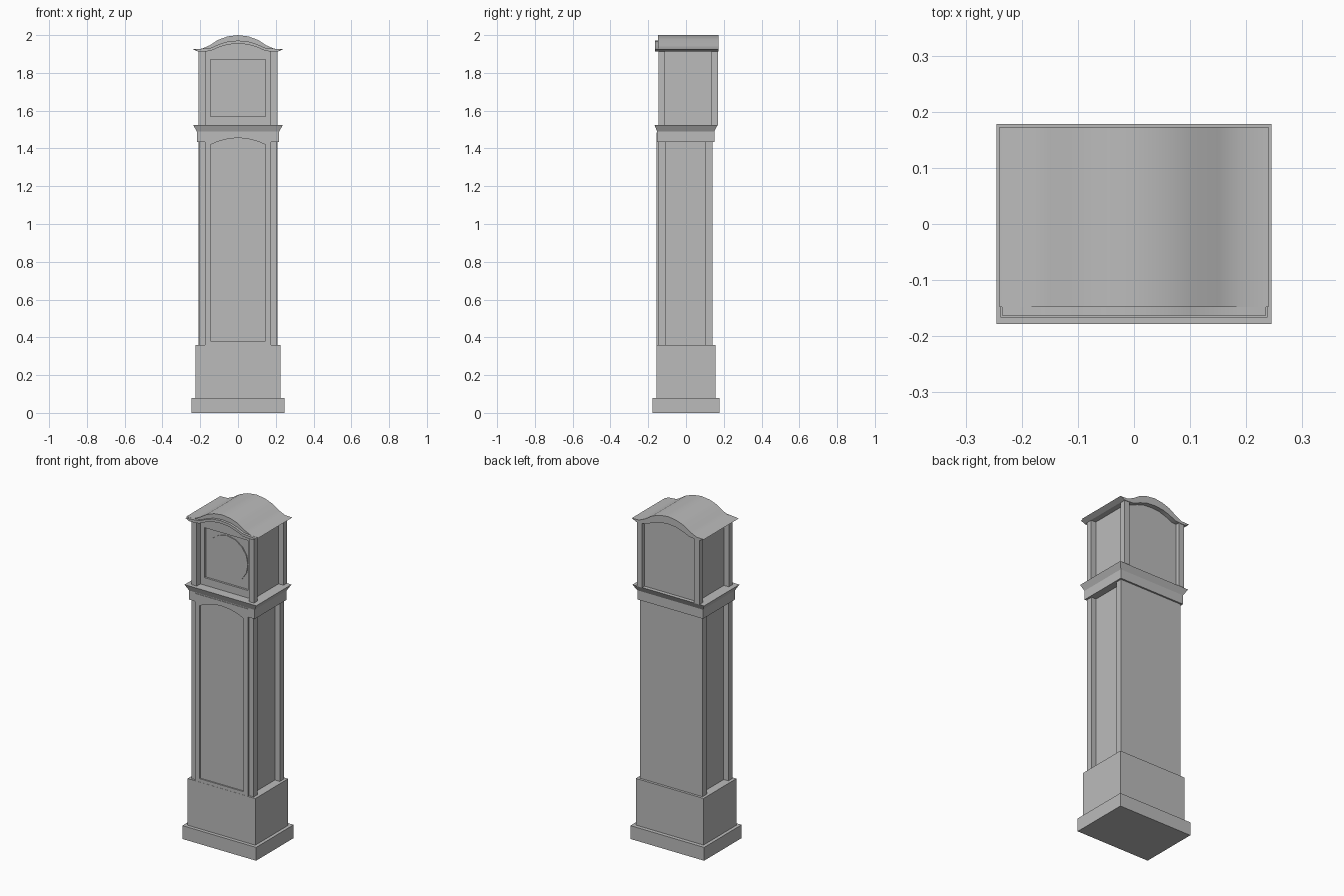
import bpy, bmesh, math

cube = bpy.data.objects.get("Cube")
if cube:
    bpy.data.objects.remove(cube, do_unlink=True)

grey = bpy.data.materials.new("plain_grey")
grey.use_nodes = True
COLOUR = (0.5, 0.5, 0.5, 1)
grey.diffuse_color = COLOUR
grey.node_tree.nodes["Principled BSDF"].inputs["Base Color"].default_value = COLOUR


def finish(name, bm, smooth=False):
    bmesh.ops.recalc_face_normals(bm, faces=bm.faces)
    mesh = bpy.data.meshes.new(name)
    bm.to_mesh(mesh)
    bm.free()
    mesh.materials.append(grey)
    obj = bpy.data.objects.new(name, mesh)
    bpy.context.collection.objects.link(obj)
    if smooth:
        bpy.ops.object.select_all(action="DESELECT")
        obj.select_set(True)
        bpy.context.view_layer.objects.active = obj
        bpy.ops.object.shade_smooth_by_angle(angle=math.radians(25))
    return obj


def loft(name, lower, upper):
    """Box between two rectangles, each (half width, front, back, height)."""
    bm = bmesh.new()
    rings = []
    for w, y0, y1, z in (lower, upper):
        rings.append([bm.verts.new((x, y, z)) for x, y in
                      ((-w, y0), (w, y0), (w, y1), (-w, y1))])
    a, b = rings
    bm.faces.new(a)
    bm.faces.new(b)
    for i in range(4):
        j = (i + 1) % 4
        bm.faces.new((a[i], a[j], b[j], b[i]))
    return finish(name, bm)


def box(name, w, y0, y1, z0, z1):
    return loft(name, (w, y0, y1, z0), (w, y0, y1, z1))


def prism(name, profile, y0, y1, smooth=False):
    """Extrude an x-z profile from front to back."""
    bm = bmesh.new()
    face = bm.faces.new([bm.verts.new((x, y0, z)) for x, z in profile])
    out = bmesh.ops.extrude_face_region(bm, geom=[face])
    verts = [v for v in out["geom"] if isinstance(v, bmesh.types.BMVert)]
    bmesh.ops.translate(bm, verts=verts, vec=(0, y1 - y0, 0))
    return finish(name, bm, smooth)


def frame(name, outer, inner, y0, y1):
    """Board with an opening; both outlines have the same point count."""
    bm = bmesh.new()
    of, ob, nf, nb = ([bm.verts.new((x, y, z)) for x, z in pts] for pts, y in
                      ((outer, y0), (outer, y1), (inner, y0), (inner, y1)))
    for i in range(len(outer)):
        j = (i + 1) % len(outer)
        for p, q in ((of, nf), (nf, nb), (nb, ob), (ob, of)):
            bm.faces.new((p[i], p[j], q[j], q[i]))
    return finish(name, bm)


def arch(w, z0, spring, peak, n=10):
    """Outline with straight sides and a shallow curved head."""
    top = [(w * (1 - 2 * i / n), spring + (peak - spring) * (1 - (1 - 2 * i / n) ** 2))
           for i in range(n + 1)]
    return [(-w, z0), (w, z0)] + top


def posts(label, x0, x1, y0, y1, z0, z1):
    for side, s in (("left", 1), ("right", -1)):
        prism(f"{side}_{label}", [(s * x0, z0), (s * x1, z0), (s * x1, z1), (s * x0, z1)], y0, y1)


def mirrored(half):
    """Complete a half outline given from the centre outwards."""
    return [(-x, z) for x, z in reversed(half)] + [p for p in half if p[0] > 0]


# Base and plinth
box("base", 0.245, -0.178, 0.178, 0, 0.08)
box("plinth", 0.225, -0.157, 0.155, 0.08, 0.36)

# Trunk: core, corner posts, back board and arched door
box("trunk_core", 0.175, -0.14, 0.135, 0.36, 1.49)
posts("trunk_front_post", 0.17, 0.206, -0.145, -0.108, 0.36, 1.45)
box("trunk_back", 0.208, 0.10, 0.14, 0.36, 1.45)
frame("trunk_door_frame", arch(0.175, 0.36, 1.485, 1.485),
      arch(0.145, 0.38, 1.42, 1.455), -0.156, -0.13)
box("trunk_door_panel", 0.15, -0.148, -0.13, 0.37, 1.47)

# Frieze and flared cornice
box("frieze", 0.218, -0.153, 0.15, 1.475, 1.49)
posts("frieze_end", 0.173, 0.218, -0.153, 0.15, 1.435, 1.48)
box("frieze_back", 0.218, 0.13, 0.15, 1.435, 1.48)
loft("cornice", (0.218, -0.153, 0.15, 1.49), (0.238, -0.167, 0.168, 1.525))

# Roof outlines
dome = [(0, 2.0), (0.055, 1.993), (0.105, 1.975), (0.15, 1.946), (0.19, 1.928)]
ceiling = [(0, 1.955), (0.055, 1.95), (0.1, 1.936), (0.145, 1.916), (0.19, 1.912)]

# Hood: corner posts and a core whose head follows the roof
posts("hood_front_post", 0.173, 0.208, -0.145, -0.11, 1.525, 1.917)
posts("hood_back_post", 0.173, 0.208, 0.135, 0.17, 1.525, 1.917)
head = mirrored([(x * 0.92, z + 0.01) for x, z in ceiling])
prism("hood_core", [(0.175, 1.525), (-0.175, 1.525)] + head, -0.098, 0.145)

# Hood door with a square opening and round dial
frame("hood_door_frame", [(0.175, 1.525), (-0.175, 1.525)] + head,
      [(0.145, 1.57), (-0.145, 1.57)] +
      [(-0.145 + 0.29 * i / (len(head) - 1), 1.87) for i in range(len(head))],
      -0.11, -0.09)
dial = [(0.138 * math.cos(math.tau * i / 16), 1.72 + 0.138 * math.sin(math.tau * i / 16))
        for i in range(16)]
prism("dial", dial, -0.104, -0.09)

# Arched roof with flared eaves, and the arched moulding in front
upper = mirrored(dome + [(0.24, 1.926)])
lower = mirrored(ceiling + [(0.21, 1.912)])
prism("roof", upper + lower[::-1], -0.148, 0.173, smooth=True)
band = mirrored([(x, z + 0.016) for x, z in ceiling] + [(0.235, 1.924)])
prism("arched_moulding", band + lower[::-1], -0.163, -0.146, smooth=True)
